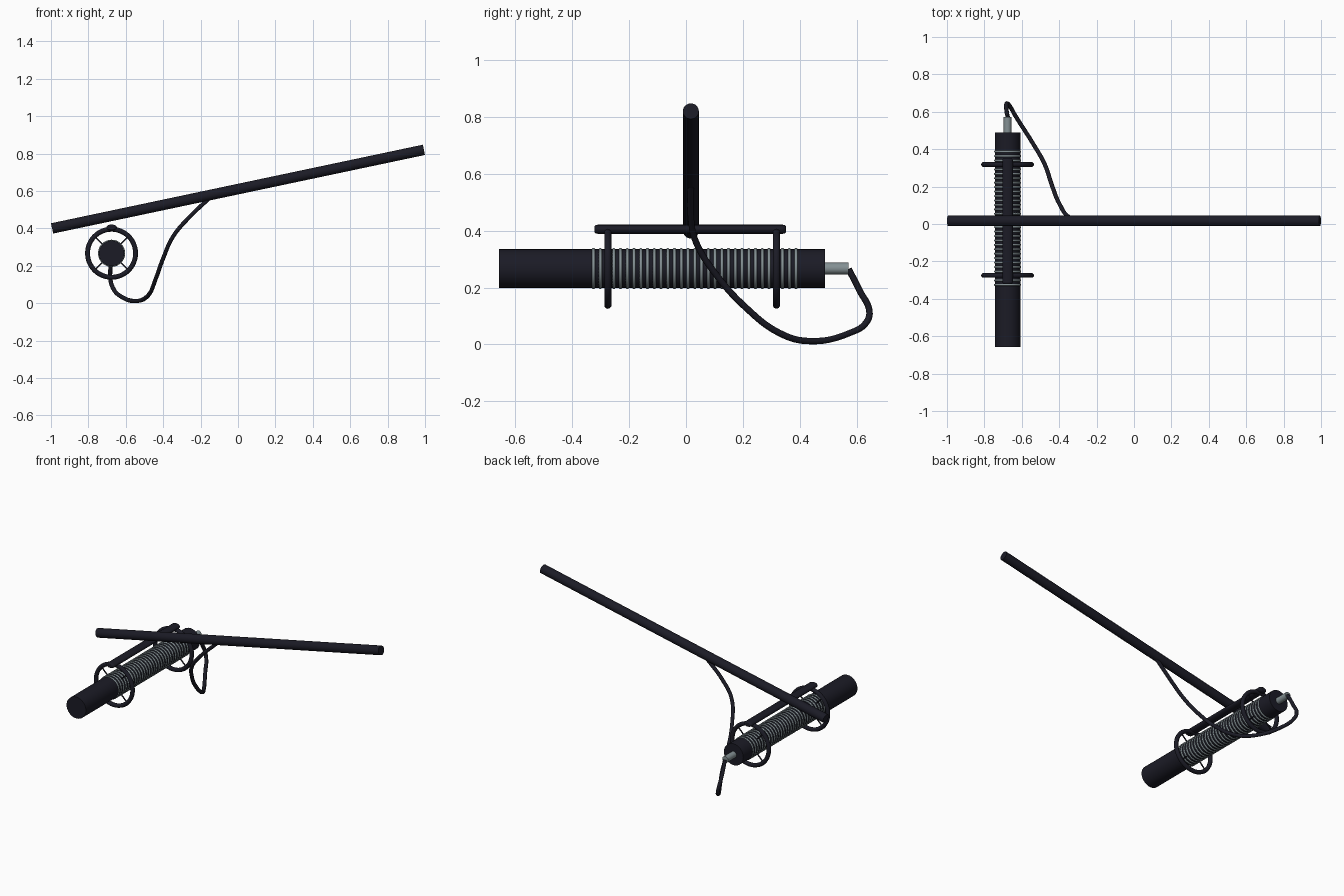
import bpy
from math import pi, cos, sin, radians
from mathutils import Vector

if "Cube" in bpy.data.objects:
    bpy.data.objects.remove(bpy.data.objects["Cube"])


def material(name, rgb):
    m = bpy.data.materials.new(name)
    m.use_nodes = True
    m.diffuse_color = (*rgb, 1)
    m.node_tree.nodes["Principled BSDF"].inputs["Base Color"].default_value = (*rgb, 1)
    return m


BLACK = material("blue black", (0.011, 0.011, 0.019))
GREY = material("metal grey", (0.23, 0.28, 0.295))


def finish(name, mat):
    ob = bpy.context.object
    ob.name = name
    ob.data.materials.append(mat)
    bpy.ops.object.shade_smooth_by_angle(angle=radians(50))
    return ob


def rod(name, start, end, radius, mat, sides=32):
    a, b = Vector(start), Vector(end)
    bpy.ops.mesh.primitive_cylinder_add(
        vertices=sides, radius=radius, depth=(b - a).length, location=(a + b) / 2,
        rotation=(b - a).to_track_quat("Z", "Y").to_euler())
    return finish(name, mat)


def hoop(name, y, major, minor, mat, sides=10):
    bpy.ops.mesh.primitive_torus_add(
        major_radius=major, minor_radius=minor, major_segments=48,
        minor_segments=sides, location=(X, y, Z), rotation=(pi / 2, 0, 0))
    return finish(name, mat)


# Microphone axis
X, Z = -0.676, 0.267


def barrel(name, y0, y1, radius, mat):
    return rod(name, (X, y0, Z), (X, y1, Z), radius, mat)


# Microphone body and plug
barrel("microphone_body", -0.657, 0.488, 0.068, BLACK)
barrel("plug", 0.488, 0.572, 0.0205, GREY)

# Metal ribs around the middle of the body
RIBS = 31
for i in range(RIBS):
    hoop(f"rib_{i + 1}", -0.325 + 0.712 * i / (RIBS - 1), 0.0665, 0.006, GREY, 8)

# Suspension hoops with spokes
for label, y in (("front", -0.275), ("rear", 0.318)):
    hoop(label + "_hoop", y, 0.1285, 0.013, BLACK)
    for k in range(4):
        t = pi / 4 + k * pi / 2
        c, s = cos(t), sin(t)
        rod(f"{label}_spoke_{k + 1}", (X + 0.06 * c, y, Z + 0.06 * s),
            (X + 0.125 * c, y, Z + 0.125 * s), 0.004, BLACK, 8)

# Flattened mounting bar joining the hoops
bar = rod("mount_bar", (X, -0.322, 0.405), (X, 0.352, 0.405), 0.028, BLACK)
bar.scale = (1, 0.57, 1)
bevel = bar.modifiers.new("rounded ends", "BEVEL")
bevel.width = 0.012
bevel.segments = 3

# Boom pole
rod("boom_pole", (-0.994, 0.017, 0.4), (0.994, 0.017, 0.82), 0.028, BLACK)

# Hanging cable from the plug to the pole
path = [(-0.675, 0.572, 0.265), (-0.682, 0.61, 0.19), (-0.68, 0.645, 0.115),
        (-0.665, 0.632, 0.075), (-0.635, 0.58, 0.042), (-0.54, 0.43, 0.012),
        (-0.48, 0.325, 0.042), (-0.44, 0.21, 0.13), (-0.4, 0.11, 0.24),
        (-0.345, 0.035, 0.36), (-0.27, 0.017, 0.45), (-0.15, 0.017, 0.565)]
curve = bpy.data.curves.new("cable", "CURVE")
curve.dimensions = "3D"
curve.bevel_depth = 0.0115
curve.bevel_resolution = 2
curve.resolution_u = 6
curve.use_fill_caps = True
spline = curve.splines.new("BEZIER")
spline.bezier_points.add(len(path) - 1)
for point, co in zip(spline.bezier_points, path):
    point.co = co
    point.handle_left_type = point.handle_right_type = "AUTO"
cable = bpy.data.objects.new("cable", curve)
bpy.context.collection.objects.link(cable)
bpy.ops.object.select_all(action="DESELECT")
cable.select_set(True)
bpy.context.view_layer.objects.active = cable
bpy.ops.object.convert(target="MESH")
finish("cable", BLACK)
